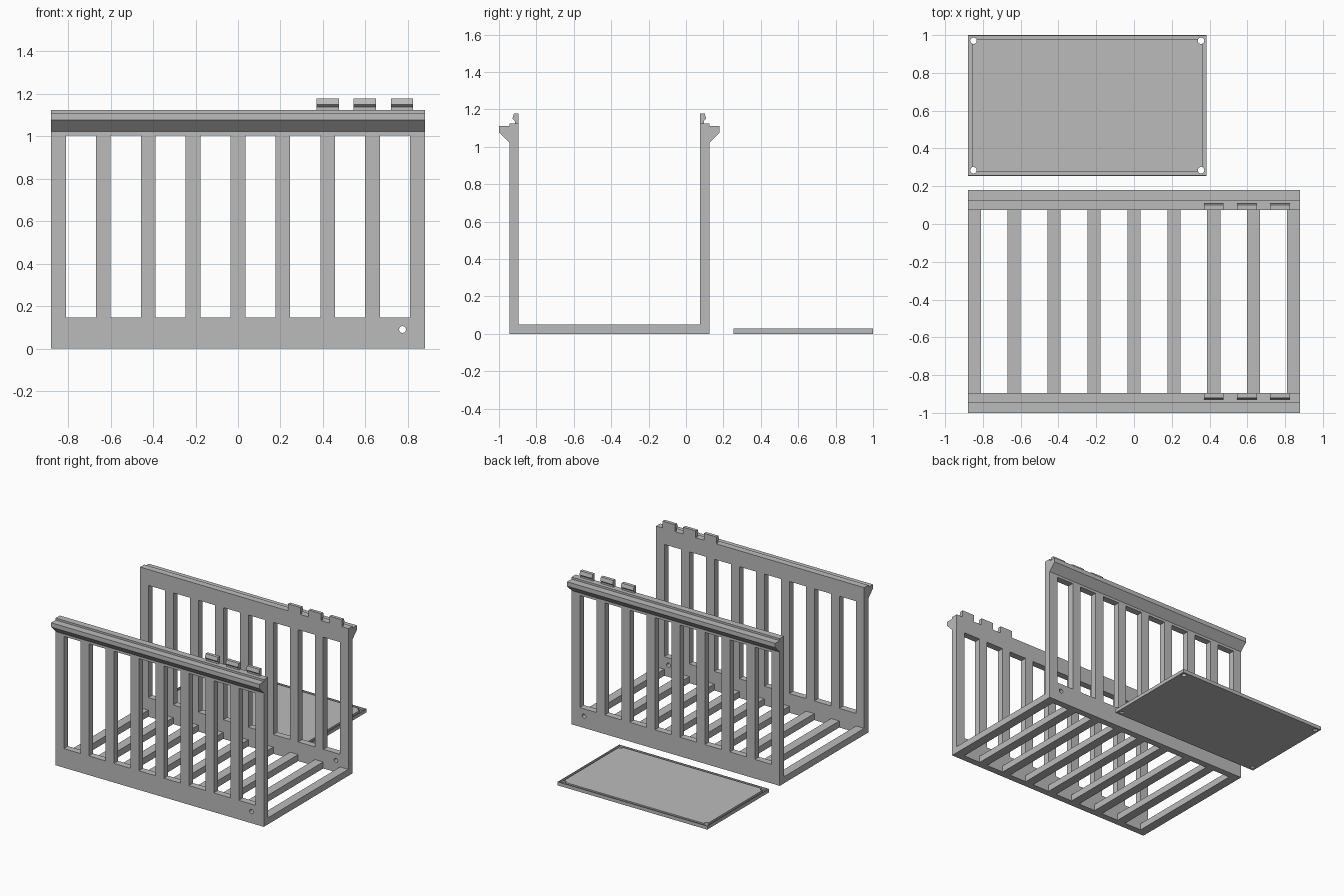
import bpy
import bmesh
from mathutils import Matrix, Vector

cube = bpy.data.objects.get("Cube")
if cube:
    bpy.data.objects.remove(cube, do_unlink=True)

grey = bpy.data.materials.new("plain grey")
grey.use_nodes = True
colour = (0.5, 0.5, 0.5, 1)
grey.diffuse_color = colour
grey.node_tree.nodes["Principled BSDF"].inputs["Base Color"].default_value = colour

HALF = 0.88            # half length of the rack
MID = -0.41            # centre line between the two walls
OUT, INN = 0.535, 0.485  # wall faces, measured from the centre line
FLOOR = 0.05
FIRST, PITCH, GAP = -0.811, 0.2113, 0.142
gaps = [(FIRST + i * PITCH, FIRST + i * PITCH + GAP) for i in range(8)]


def finish(name, bm, helper=False):
    bmesh.ops.recalc_face_normals(bm, faces=bm.faces)
    mesh = bpy.data.meshes.new(name)
    bm.to_mesh(mesh)
    bm.free()
    mesh.materials.append(grey)
    obj = bpy.data.objects.new(name, mesh)
    bpy.context.collection.objects.link(obj)
    obj.hide_render = helper
    obj.hide_viewport = helper
    return obj


def add_box(bm, x, y, z):
    size = Vector((x[1] - x[0], y[1] - y[0], z[1] - z[0]))
    centre = Vector((sum(x), sum(y), sum(z))) / 2
    bmesh.ops.create_cube(bm, size=1, matrix=Matrix.Translation(centre) @ Matrix.Diagonal(size).to_4x4())


def add_cylinder(bm, centre, radius, depth, axis):
    turn = Matrix.Rotation(1.5708, 4, "X") if axis == "Y" else Matrix.Identity(4)
    bmesh.ops.create_cone(bm, cap_ends=True, segments=24, radius1=radius, radius2=radius,
                          depth=depth, matrix=Matrix.Translation(centre) @ turn)


def extrude_x(bm, profile, x0, x1):
    face = bm.faces.new([bm.verts.new((x0, y, z)) for y, z in profile])
    new = bmesh.ops.extrude_face_region(bm, geom=[face])["geom"]
    bmesh.ops.translate(bm, vec=(x1 - x0, 0, 0), verts=[v for v in new if isinstance(v, bmesh.types.BMVert)])


def cut(obj, cutter):
    mod = obj.modifiers.new("cut", "BOOLEAN")
    mod.operation = "DIFFERENCE"
    mod.solver = "EXACT"
    mod.object = cutter


# Cutter for the window slots and pin hole, passing through both walls
bm = bmesh.new()
for gap in gaps:
    add_box(bm, gap, (-1.2, 0.3), (0.146, 1.003))
add_cylinder(bm, (0.775, MID, 0.09), 0.016, 1.5, "Y")
wall_cutter = finish("wall_cutter", bm, True)

# Cutter for the floor slots
bm = bmesh.new()
for gap in gaps:
    add_box(bm, gap, (MID - INN, MID + INN), (-0.1, 0.1))
floor_cutter = finish("floor_cutter", bm, True)

# Slatted cradle: one U-shaped section with flared rims on both walls
half = [(INN, FLOOR), (INN, 1.125), (OUT, 1.125), (OUT, 1.11), (0.59, 1.11),
        (0.59, 1.077), (OUT, 1.022), (OUT, 0)]
section = [(MID + y, z) for y, z in half] + [(MID - y, z) for y, z in reversed(half)]
bm = bmesh.new()
extrude_x(bm, section, -HALF, HALF)
cradle = finish("slatted_cradle", bm)
cut(cradle, wall_cutter)
cut(cradle, floor_cutter)

# Snap tabs with a small outward lip on top of each wall
hook = [(INN, 1.124), (INN, 1.178), (0.51, 1.178), (0.518, 1.15), (0.505, 1.138), (0.505, 1.124)]
for side, name in ((-1, "front"), (1, "back")):
    for i in range(3):
        bm = bmesh.new()
        x0 = 0.37 + i * 0.175
        extrude_x(bm, [(MID + side * y, z) for y, z in hook], x0, x0 + 0.105)
        finish(f"{name}_snap_tab_{i + 1}", bm)

# Loose cover panel: base sheet, thin rim and raised centre with a groove between
X, Y, TOP, LOW = (-0.88, 0.385), (0.255, 1.0), 0.027, 0.012


def inset(span, d):
    return (span[0] + d, span[1] - d)


bm = bmesh.new()
add_box(bm, X, Y, (0, TOP))
panel = finish("cover_panel", bm)

bm = bmesh.new()
rings = [[bm.verts.new((x, y, z)) for x, y in ((a[0], b[0]), (a[1], b[0]), (a[1], b[1]), (a[0], b[1]))]
         for d in (0.005, 0.023) for a, b in [(inset(X, d), inset(Y, d))] for z in (LOW, 0.1)]
for lower, upper in ((0, 1), (1, 3), (3, 2), (2, 0)):
    for k in range(4):
        n = (k + 1) % 4
        bm.faces.new((rings[lower][k], rings[lower][n], rings[upper][n], rings[upper][k]))
cut(panel, finish("groove_cutter", bm, True))

# Screw holes in the panel corners
bm = bmesh.new()
for x in inset(X, 0.03):
    for y in inset(Y, 0.03):
        add_cylinder(bm, (x, y, 0), 0.017, 0.3, "Z")
cut(panel, finish("screw_hole_cutter", bm, True))
